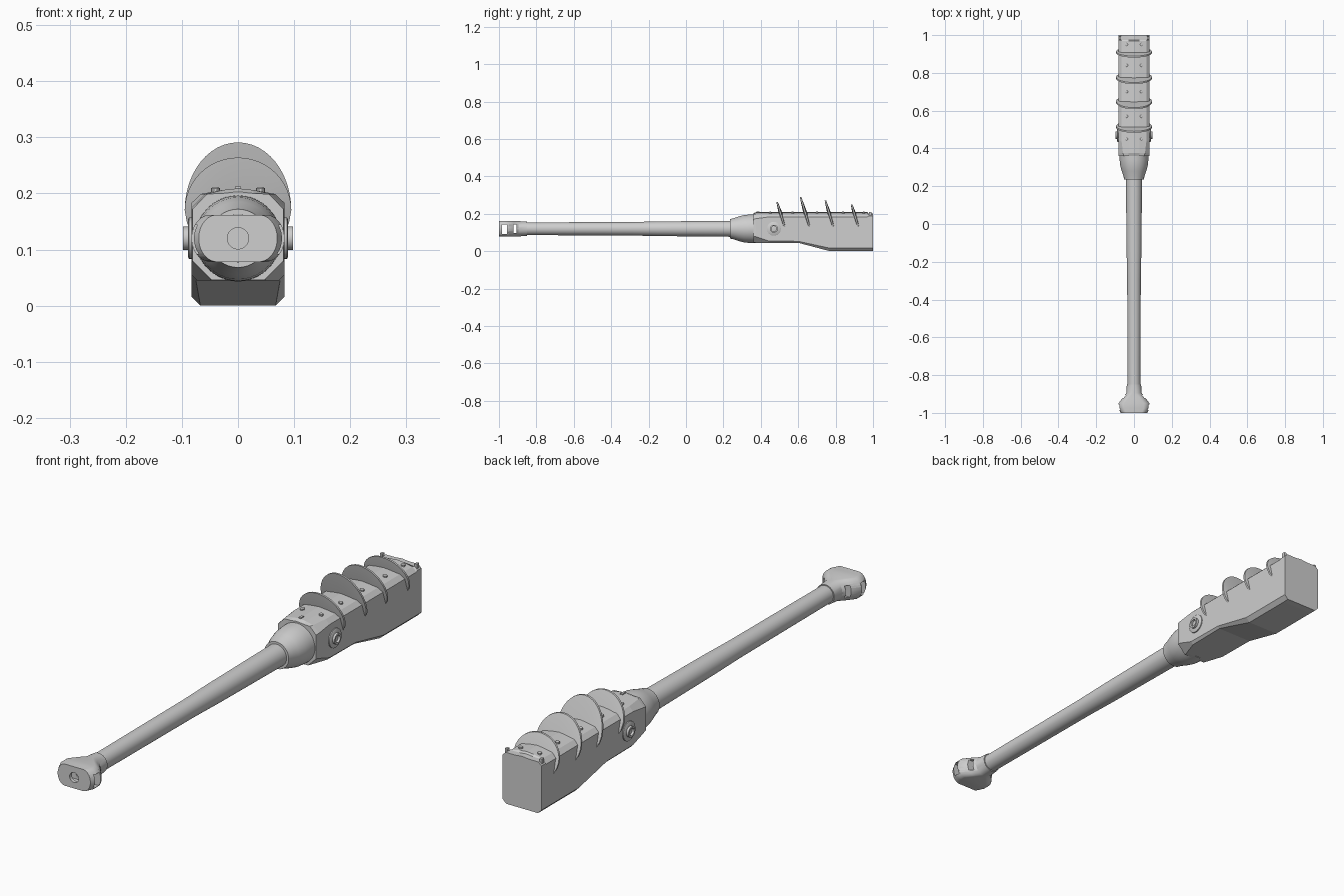
import bpy, bmesh, math
from mathutils import Matrix, Vector

if "Cube" in bpy.data.objects:
    bpy.data.objects.remove(bpy.data.objects["Cube"])

AXIS = 0.12  # height of the bore axis
steel = bpy.data.materials.new("steel_grey")
steel.diffuse_color = (0.62, 0.62, 0.62, 1)
steel.use_nodes = True
steel.node_tree.nodes["Principled BSDF"].inputs["Base Color"].default_value = steel.diffuse_color


def select(ob):
    bpy.ops.object.select_all(action='DESELECT')
    ob.select_set(True)
    bpy.context.view_layer.objects.active = ob


def smooth_by(ob, degrees):
    select(ob)
    bpy.ops.object.shade_smooth_by_angle(angle=math.radians(degrees))


def finish(name, bm, smooth=None):
    bmesh.ops.recalc_face_normals(bm, faces=bm.faces)
    me = bpy.data.meshes.new(name)
    bm.to_mesh(me)
    bm.free()
    ob = bpy.data.objects.new(name, me)
    bpy.context.collection.objects.link(ob)
    me.materials.append(steel)
    if smooth:
        smooth_by(ob, smooth)
    return ob


def loft(name, rings, smooth=None, caps=True):
    """Skin a list of closed rings with equal point counts."""
    bm = bmesh.new()
    vs = [[bm.verts.new(p) for p in r] for r in rings]
    n = len(vs[0])
    for a, b in zip(vs, vs[1:]):
        for i in range(n):
            j = (i + 1) % n
            bm.faces.new((a[i], a[j], b[j], b[i]))
    if caps:
        bm.faces.new(vs[0])
        bm.faces.new(vs[-1])
    else:
        bmesh.ops.remove_doubles(bm, verts=bm.verts, dist=1e-6)
    return finish(name, bm, smooth)


def lathe(name, profile, closed=False, axis='Y', origin=(0, 0, AXIS), n=40, smooth=35):
    """Revolve (position, radius) pairs around the given axis."""
    rings = []
    for p, r in profile + (profile[:1] if closed else []):
        ring = []
        for i in range(n):
            a = 2 * math.pi * i / n
            c, s = r * math.cos(a), r * math.sin(a)
            v = {'Y': (c, p, s), 'X': (p, c, s), 'Z': (c, s, p)}[axis]
            ring.append(Vector(v) + Vector(origin))
        rings.append(ring)
    return loft(name, rings, smooth, not closed)


def box(name, center, size):
    bm = bmesh.new()
    bmesh.ops.create_cube(bm, size=1, matrix=Matrix.Translation(center) @ Matrix.Diagonal((*size, 1)))
    return finish(name, bm)


def cut(ob, cutter):
    m = ob.modifiers.new("cut", 'BOOLEAN')
    m.operation, m.solver, m.object = 'DIFFERENCE', 'EXACT', cutter
    select(ob)
    bpy.ops.object.modifier_apply(modifier="cut")
    bpy.data.objects.remove(cutter)


# Tapered barrel tube and the flared collar behind it
lathe("barrel", [(-0.87, 0.034), (-0.3, 0.036), (-0.15, 0.039), (0.26, 0.043)])
lathe("barrel_collar", [(0.235, 0.043), (0.235, 0.052), (0.25, 0.055), (0.28, 0.065),
                        (0.31, 0.073), (0.34, 0.076), (0.38, 0.077)])


# Muzzle brake: flat-topped sections with rounded ends that flare sideways
def brake_ring(y, w, e, h):
    pts = []
    for i in range(32):
        a = 2 * math.pi * (i + 0.5) / 32
        c, s = math.cos(a), math.sin(a)
        pts.append((math.copysign(w - e, c) + e * c, y, AXIS + h * s))
    return pts


brake = loft("muzzle_brake", [brake_ring(*s) for s in (
    (-1.0, 0.070, 0.033, 0.042), (-0.975, 0.083, 0.034, 0.042), (-0.95, 0.083, 0.034, 0.042),
    (-0.92, 0.060, 0.036, 0.042), (-0.895, 0.041, 0.039, 0.041), (-0.85, 0.038, 0.038, 0.038))])
cut(brake, lathe("bore_cutter", [(-1.02, 0.024), (-0.88, 0.024)], smooth=None))
cut(brake, box("front_slot_cutter", (0, -0.970, AXIS - 0.002), (0.3, 0.028, 0.052)))
cut(brake, box("rear_slot_cutter", (0, -0.913, AXIS), (0.3, 0.016, 0.046)))
# Smooth only the narrow side strips; the end plate and slot walls stay flat
for f in brake.data.polygons:
    c = f.center
    outer = (c.z - AXIS) * f.normal.z > 0 or c.x * f.normal.x > 0
    f.use_smooth = outer and abs(f.normal.y) < 0.8 and len(f.vertices) == 4
for e in brake.data.edges:
    a, b = (brake.data.vertices[i].co for i in e.vertices)
    e.use_edge_sharp = a.y < -0.999 and b.y < -0.999
lathe("bore_rim", [(-1.0, 0.019), (-1.0, 0.0245), (-0.986, 0.0245), (-0.986, 0.019)], closed=True)


# Breech housing: arched top, chamfered corners, deeper at the rear
def housing_ring(y, w, bottom, ch, peak, shoulder, side):
    half = [(0.028, peak - 0.003), (shoulder, 0.199), (w, side), (w, bottom + ch), (w - ch, bottom)]
    return ([(0, y, peak)] + [(x, y, z) for x, z in half]
            + [(-x, y, z) for x, z in reversed(half)])


loft("breech_housing", [housing_ring(*s) for s in (
    (0.36, 0.081, 0.046, 0.034, 0.203, 0.055, 0.172),
    (0.375, 0.083, 0.045, 0.032, 0.209, 0.058, 0.174),
    (0.44, 0.083, 0.045, 0.010, 0.209, 0.066, 0.183),
    (0.60, 0.083, 0.045, 0.008, 0.209, 0.066, 0.183),
    (0.77, 0.083, 0.0, 0.016, 0.209, 0.066, 0.183),
    (0.97, 0.083, 0.0, 0.016, 0.209, 0.066, 0.183),
    (0.975, 0.083, 0.0, 0.016, 0.202, 0.070, 0.187),
    (1.0, 0.083, 0.001, 0.015, 0.202, 0.070, 0.187))])

# Leaning crescent fins over the housing
for k, (y0, top) in enumerate(((0.487, 0.264), (0.612, 0.291), (0.745, 0.272), (0.885, 0.251))):
    zc = 0.17
    outline = [(0.060, 0.128), (0.083, 0.130), (0.091, 0.148)]
    for i in range(25):
        a = math.pi * i / 24
        outline.append((0.095 * math.cos(a), zc + (top - zc) * math.sin(a)))
    outline += [(-0.091, 0.148), (-0.083, 0.130), (-0.060, 0.128)]
    bm = bmesh.new()
    loops = []
    # Each face has a rim loop and a thicker core loop
    for side in (-1, 1):
        pair = []
        for scale_x, scale_z, t in ((1, 1, 0.004), (0.7, 0.4, 0.010)):
            pts = [(x * scale_x, zc + (z - zc) * scale_z) for x, z in outline]
            pair.append([bm.verts.new((x, y0 + 0.30 * (top - z) + side * t, z)) for x, z in pts])
        loops.append(pair)
    n = len(outline)
    for i in range(n):
        j = (i + 1) % n
        for rim, core in loops:
            bm.faces.new((rim[i], rim[j], core[j], core[i]))
        bm.faces.new((loops[0][0][i], loops[0][0][j], loops[1][0][j], loops[1][0][i]))
    for rim, core in loops:
        bm.faces.new(core)
    finish(f"fin_{k + 1}", bm, 30)

# Side trunnions: a flange and a hollow ring
for tag, s in (("left", -1), ("right", 1)):
    o = (0, 0.47, AXIS)
    lathe(f"trunnion_flange_{tag}", [(s * 0.07, 0.037), (s * 0.087, 0.037), (s * 0.089, 0.034)],
          axis='X', origin=o, n=24)
    lathe(f"trunnion_ring_{tag}", [(s * 0.08, 0.021), (s * 0.098, 0.021), (s * 0.098, 0.014),
                                   (s * 0.08, 0.014)], closed=True, axis='X', origin=o, n=24)
    # Bolts along the top and small posts at the rear corners
    for i, y in enumerate((0.45, 0.57, 0.70, 0.84, 0.95)):
        lathe(f"bolt_{tag}_{i + 1}", [(0.19, 0.008), (0.209, 0.008), (0.211, 0.005)],
              axis='Z', origin=(s * 0.04, y, 0), n=10)
    box(f"rear_post_{tag}", (s * 0.074, 0.985, 0.195), (0.010, 0.014, 0.028))
# Small lug at the front of the top
box("front_lug", (0, 0.385, 0.203), (0.010, 0.018, 0.018))
